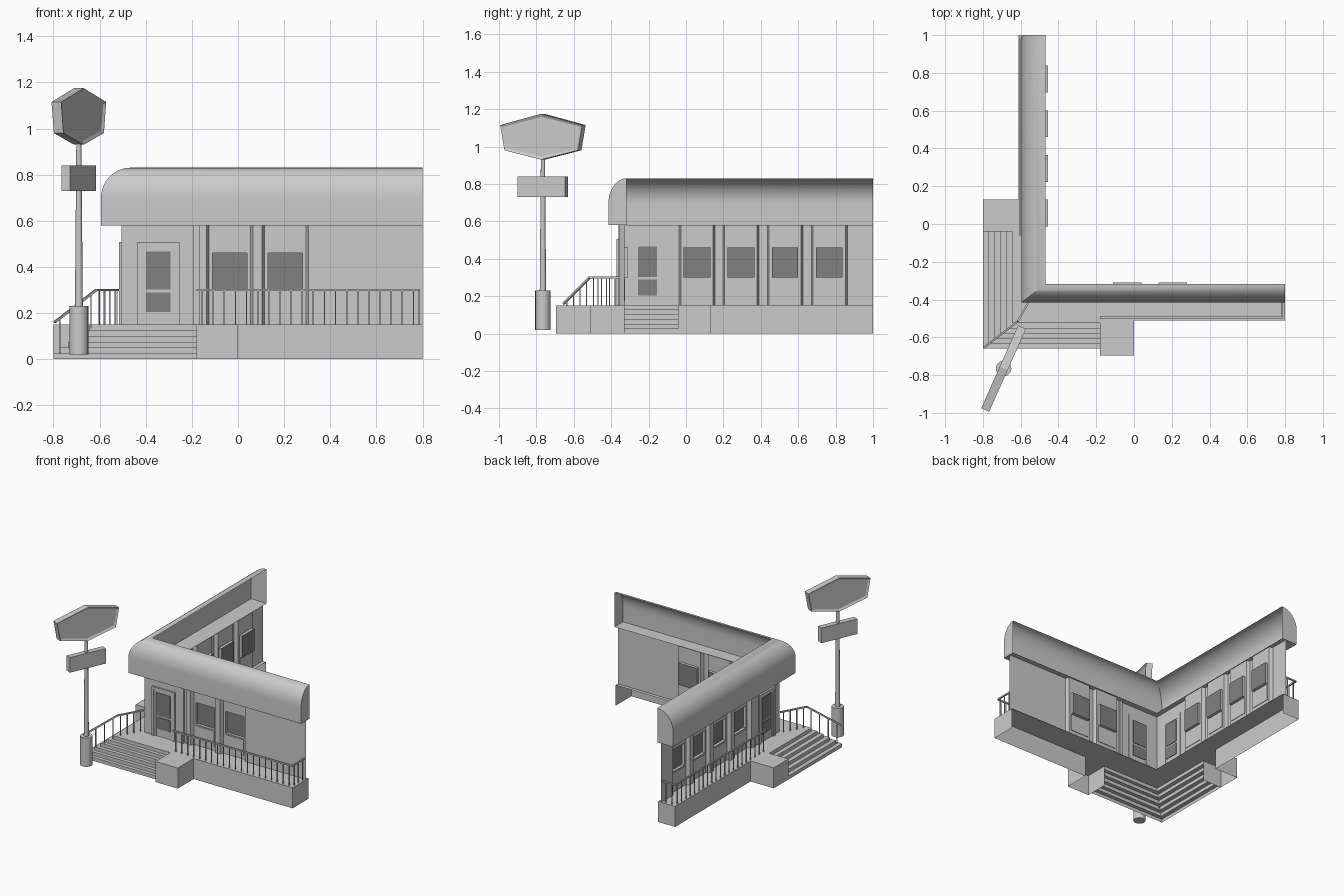
import bpy, bmesh, math
from mathutils import Vector, Matrix

if "Cube" in bpy.data.objects:
    bpy.data.objects.remove(bpy.data.objects["Cube"])


def material(name, value):
    m = bpy.data.materials.new(name)
    m.diffuse_color = (value, value, value, 1)
    m.use_nodes = True
    m.node_tree.nodes["Principled BSDF"].inputs["Base Color"].default_value = m.diffuse_color
    return m


GREY = material("light grey", 0.6)
GLASS = material("dark glass", 0.22)


def make(name, faces, mat=GREY, recalc=False, smooth=False):
    """Object from a list of faces, each a list of points."""
    bm = bmesh.new()
    for f in faces:
        bm.faces.new([bm.verts.new(p) for p in f])
    bmesh.ops.remove_doubles(bm, verts=bm.verts, dist=1e-5)
    if recalc:
        bmesh.ops.recalc_face_normals(bm, faces=bm.faces)
    me = bpy.data.meshes.new(name)
    bm.to_mesh(me)
    bm.free()
    me.materials.append(mat)
    ob = bpy.data.objects.new(name, me)
    bpy.context.collection.objects.link(ob)
    if smooth:
        bpy.ops.object.select_all(action='DESELECT')
        ob.select_set(True)
        bpy.context.view_layer.objects.active = ob
        bpy.ops.object.shade_smooth_by_angle(angle=math.radians(35))
    return ob


def hexa(c):
    """Six faces of a box from 8 corners, bottom ring then top ring."""
    sides = [[c[i], c[(i + 1) % 4], c[(i + 1) % 4 + 4], c[i + 4]] for i in range(4)]
    return sides + [c[0:4][::-1], c[4:8]]


# wing coordinates: u along the wall, d outward, z up
def place(left, u, d, z):
    return (-d, u, z) if left else (u, -d, z)


def box(left, u0, u1, d0, d1, z0, z1):
    ring = [(u0, d0), (u1, d0), (u1, d1), (u0, d1)]
    return hexa([place(left, u, d, z) for z in (z0, z1) for u, d in ring])


def bar(a, b, r):
    """Square bar between two points."""
    a, b = Vector(a), Vector(b)
    axis = (b - a).normalized()
    ref = Vector((1, 0, 0)) if abs(axis.z) > 0.9 else Vector((0, 0, 1))
    s = axis.cross(ref).normalized() * r
    t = axis.cross(s).normalized() * r
    ring = [s + t, t - s, -s - t, s - t]
    return hexa([p + o for p in (a, b) for o in ring])


def sweep(profile, end_front, end_left):
    """Mitred L sweep of (left depth, front depth, z) points."""
    faces = []
    for (l0, f0, z0), (l1, f1, z1) in zip(profile, profile[1:]):
        c0, c1 = (-l0, -f0, z0), (-l1, -f1, z1)
        faces.append([c0, (end_front, -f0, z0), (end_front, -f1, z1), c1])
        faces.append([(-l0, end_left, z0), c0, c1, (-l1, end_left, z1)])
    return faces


# raised base: open underneath and behind
outline = [(.8, -.33), (.8, -.512), (0, -.512), (0, -.695), (-.18, -.695),
           (-.18, -.525), (-.645, -.525), (-.645, -.04), (-.8, -.04), (-.8, .13),
           (-.612, .13), (-.612, 1), (-.475, 1), (-.475, -.33)]
faces = [[(x, y, .15) for x, y in reversed(outline)]]
for i in (0, 1, 2, 3, 4, 7, 8, 9, 10, 11):
    a, b = outline[i], outline[i + 1]
    faces.append([(*b, 0), (*a, 0), (*a, .15), (*b, .15)])
make("base", faces)

# corner steps
steps = []
for i in range(6):
    l, f = .8 - .031 * i, .66 - .027 * i
    steps += [(l, f, .025 * i), (l, f, .025 * (i + 1))]
make("steps", sweep(steps, -.18, -.04))

# rounded roof hood with flat soffit and end caps
hood = [(.468, .317, .58), (.595, .415, .58)]
for i in range(11):
    a = math.pi / 2 * i / 10
    hood.append((.468 + .127 * math.cos(a), .317 + .098 * math.cos(a),
                 .695 + .135 * math.sin(a)))
faces = sweep(hood, .8, 1)
faces.append([(.8, -f, z) for l, f, z in reversed(hood)])
faces.append([(-l, 1, z) for l, f, z in hood])
make("roof_hood", faces, smooth=True)


# walls with recessed window bays
def wall(name, left, plan, windows, end, shift):
    bay, pil, pane = .33 + shift, .355 + shift, .31 + shift
    for i, (a, b) in enumerate(windows):
        if i:
            plan.append((a - .025, pil))
        plan += [(a - .015, bay), (b + .015, bay), (b + .025, pil)]
    plan.append((end, pil))
    walls, panes, panels = [], [], []

    def quad(out, *pts):
        q = [place(left, *p) for p in pts]
        out.append(q[::-1] if left else q)

    def flat(out, u0, u1, d, z0, z1):
        quad(out, (u0, d, z0), (u1, d, z0), (u1, d, z1), (u0, d, z1))

    for (u0, d0), (u1, d1) in zip(plan, plan[1:]):
        win = [w for w in windows if u0 < w[0] and u1 > w[1] and d0 == d1 == bay]
        if not win:
            quad(walls, (u0, d0, .15), (u1, d1, .15), (u1, d1, .58), (u0, d0, .58))
            continue
        a, b = win[0]
        lo, hi = .30, .46
        flat(walls, u0, u1, bay, .15, lo)
        flat(walls, u0, u1, bay, hi, .58)
        flat(walls, u0, a, bay, lo, hi)
        flat(walls, b, u1, bay, lo, hi)
        # reveal around the pane
        ring = [(a, lo), (b, lo), (b, hi), (a, hi)]
        for (p, z), (q, y) in zip(ring, ring[1:] + ring[:1]):
            quad(walls, (p, bay, z), (p, pane, z), (q, pane, y), (q, bay, y))
        flat(panes, a, b, pane, lo, hi)
        panels += box(left, a, b, bay - .004, bay + .004, .175, .292)
    make(name + "_wall", walls)
    make(name + "_window_glass", panes, GLASS)
    make(name + "_window_panels", panels, recalc=True)


wall("front", False,
     [(-.505, .36), (-.19, .36), (-.19, .345), (-.166, .345), (-.166, .355), (-.136, .355)],
     [(-.11, .04), (.13, .28)], .8, 0)
wall("left", True, [(-.36, .505), (-.037, .505)],
     [(-.013, .13), (.222, .365), (.46, .60), (.695, .838)], 1, .145)


# doors
def door(name, left, u0, u1, d):
    w, top = .016, .507
    f = []
    for k, depth in ((0, .011), (1, .006)):
        a, b, t = u0 + w * k, u1 - w * k, top - w * k
        f += box(left, a, a + w, d - .005, d + depth, .15, t)
        f += box(left, b - w, b, d - .005, d + depth, .15, t)
        f += box(left, a + w, b - w, d - .005, d + depth, t - w, t)
    make(name + "_frame", f, recalc=True)
    g0, g1 = u0 + .04, u1 - .04
    glass = box(left, g0, g1, d - .004, d + .004, .303, .467)
    glass += box(left, g0, g1, d - .004, d + .004, .205, .29)
    make(name + "_glass", glass, GLASS, recalc=True)


door("front_door", False, -.438, -.253, .36)
door("left_door", True, -.296, -.114, .505)


# railings: posts under a top rail
def railing(name, runs):
    f = []
    for a, b, foot_a, foot_b, n in runs:
        f += bar(a, b, .005)
        for i in range(n):
            t = (i + .5) / n
            p = Vector(a).lerp(Vector(b), t)
            f += bar((p.x, p.y, foot_a + (foot_b - foot_a) * t), p, .0028)
    make(name, f, recalc=True)


railing("front_railing", [((-.18, -.495, .3), (.785, -.495, .3), .15, .15, 20),
                          ((.785, -.495, .3), (.785, -.355, .3), .15, .15, 3)])
railing("left_railing", [((-.602, -.06, .3), (-.602, .985, .3), .15, .15, 21),
                         ((-.602, .985, .3), (-.5, .985, .3), .15, .15, 2)])
railing("stair_railing", [((-.795, -.655, .16), (-.615, -.515, .3), .01, .15, 4),
                          ((-.615, -.515, .3), (-.52, -.345, .3), .15, .15, 4)])

# sign pole: footing and tapered mast
PX, PY = -.69, -.765


def column(name, r0, r1, z0, z1):
    n = 20
    ring = [[(PX + r * math.cos(math.tau * i / n), PY + r * math.sin(math.tau * i / n), z)
             for i in range(n)] for r, z in ((r0, z0), (r1, z1))]
    f = [[ring[0][i], ring[0][(i + 1) % n], ring[1][(i + 1) % n], ring[1][i]] for i in range(n)]
    make(name, f + [ring[0][::-1], ring[1]], smooth=True)


column("pole_footing", .041, .041, .02, .23)
column("pole_mast", .017, .011, .23, .95)


# signs turned to face the corner
def sign(name, shape, t):
    turn = Matrix.Translation((PX, PY, 0)) @ Matrix.Rotation(math.radians(66), 4, 'Z')
    rings = [[turn @ Vector((s, y, z)) for s, z in shape] for y in (-t, t)]
    n = len(shape)
    f = [[rings[0][i], rings[0][(i + 1) % n], rings[1][(i + 1) % n], rings[1][i]]
         for i in range(n)]
    return make(name, f + [rings[0], rings[1]], recalc=True)


sign("lower_sign", [(-.139, .73), (.139, .73), (.139, .84), (-.139, .84)], .02)
upper = sign("upper_sign", [(0, .93), (.215, .98), (.24, 1.115), (0, 1.175),
                            (-.24, 1.115), (-.215, .98)], .023)
bm = bmesh.new()
bm.from_mesh(upper.data)
bmesh.ops.inset_individual(bm, faces=[f for f in bm.faces if len(f.verts) == 6],
                           thickness=.016, depth=-.008)
bm.to_mesh(upper.data)
bm.free()
